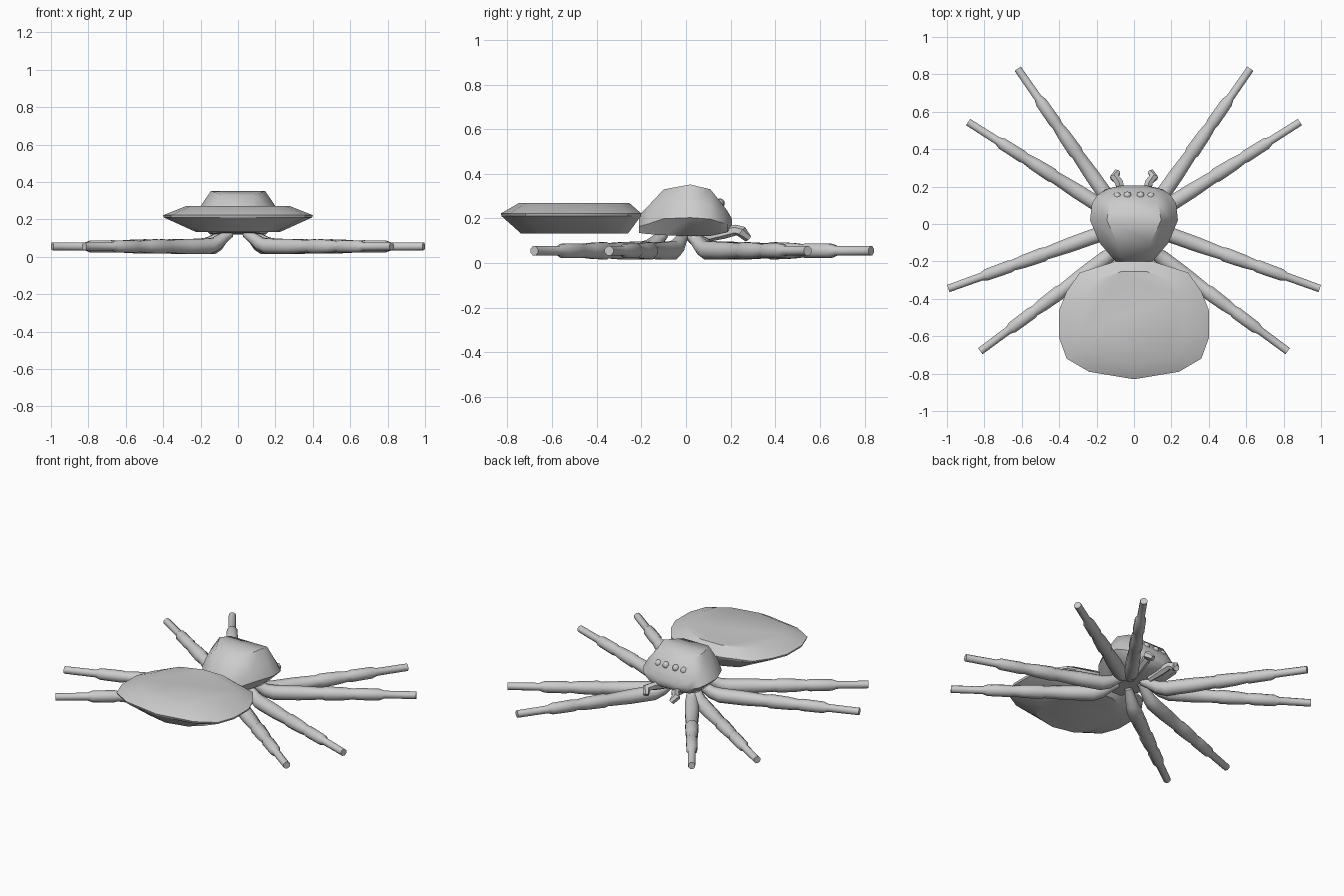
import bpy, bmesh, math
from mathutils import Vector

cube = bpy.data.objects.get("Cube")
if cube:
    bpy.data.objects.remove(cube)

grey = bpy.data.materials.new("pale_grey")
grey.use_nodes = True
grey.diffuse_color = (0.6, 0.6, 0.6, 1)
grey.node_tree.nodes["Principled BSDF"].inputs["Base Color"].default_value = (0.6, 0.6, 0.6, 1)


def loft(name, rings, angle=35):
    """Skin a list of equal-length point rings and cap both ends."""
    bm = bmesh.new()
    loops = [[bm.verts.new(p) for p in ring] for ring in rings]
    n = len(loops[0])
    for a, b in zip(loops, loops[1:]):
        for i in range(n):
            j = (i + 1) % n
            bm.faces.new((a[i], a[j], b[j], b[i]))
    bm.faces.new(loops[0][::-1])
    bm.faces.new(loops[-1])
    bmesh.ops.recalc_face_normals(bm, faces=bm.faces)
    mesh = bpy.data.meshes.new(name)
    bm.to_mesh(mesh)
    bm.free()
    mesh.materials.append(grey)
    obj = bpy.data.objects.new(name, mesh)
    bpy.context.collection.objects.link(obj)
    bpy.ops.object.select_all(action='DESELECT')
    obj.select_set(True)
    bpy.context.view_layer.objects.active = obj
    bpy.ops.object.shade_smooth_by_angle(angle=math.radians(angle))
    return obj


def tube(name, path, radii, sides=8):
    """Sweep a polygon of varying radius along a path."""
    rings = []
    for i, p in enumerate(path):
        d = (path[min(i + 1, len(path) - 1)] - path[max(i - 1, 0)]).normalized()
        side = d.cross(Vector((0, 0, 1))).normalized()
        up = side.cross(d)
        rings.append([p + radii[i] * (side * math.cos(a) + up * math.sin(a))
                      for a in (math.tau * (k + 0.5) / sides for k in range(sides))])
    return loft(name, rings, 50)


# Abdomen: flat bevelled disc from one outline
half = [(0.1, -0.2), (0.29, -0.26), (0.36, -0.36), (0.4, -0.46),
        (0.4, -0.61), (0.36, -0.72), (0.24, -0.79)]
outline = half + [(0, -0.83)] + [(-x, y) for x, y in half[::-1]]


def abdomen_ring(z, sx, sy):
    return [(x * sx, -0.45 + (y + 0.45) * sy, z) for x, y in outline]


loft("abdomen", [abdomen_ring(0.132, 0.56, 0.76), abdomen_ring(0.21, 0.99, 0.99),
                 abdomen_ring(0.222, 1, 1), abdomen_ring(0.27, 0.7, 0.78)], 30)

# Head and thorax: cross-sections along y
# y, top z, top half width, shoulder width, middle width, bottom width, bottom z
sections = [(-0.21, 0.215, 0.04, 0.07, 0.09, 0.07, 0.135),
            (-0.17, 0.255, 0.07, 0.11, 0.125, 0.09, 0.13),
            (-0.1, 0.33, 0.09, 0.16, 0.185, 0.12, 0.125),
            (0.02, 0.352, 0.145, 0.2, 0.235, 0.15, 0.12),
            (0.11, 0.33, 0.13, 0.19, 0.225, 0.15, 0.122),
            (0.15, 0.28, 0.12, 0.17, 0.2, 0.13, 0.13),
            (0.185, 0.235, 0.1, 0.13, 0.155, 0.11, 0.14),
            (0.205, 0.2, 0.05, 0.06, 0.07, 0.05, 0.16)]
rings = []
for y, zt, wt, ws, wm, wb, zb in sections:
    right = [(wb, zb), (wm, zb + (zt - zb) * 0.36), (ws, zb + (zt - zb) * 0.65), (wt, zt)]
    rings.append([(x, y, z) for x, z in right] + [(-x, y, z) for x, z in right[::-1]])
loft("thorax", rings, 45)

# Legs: stepped segments, fraction along leg, height, radius
profile = [(0, 0.125, 0.022), (0.05, 0.1, 0.03), (0.1, 0.07, 0.038), (0.15, 0.056, 0.044),
           (0.3, 0.055, 0.043), (0.44, 0.055, 0.036), (0.46, 0.055, 0.042),
           (0.57, 0.055, 0.038), (0.63, 0.055, 0.031), (0.65, 0.055, 0.036),
           (0.78, 0.055, 0.034), (0.81, 0.055, 0.023), (1, 0.055, 0.022)]
legs = [("first", (0.05, 0.01), (0.622, 0.83)), ("second", (0.06, 0.02), (0.887, 0.545)),
        ("third", (0.06, -0.01), (0.993, -0.345)), ("fourth", (0.04, -0.1), (0.822, -0.68))]
# Feelers: short hooked tubes beside the mouth
feeler = [(0.05, 0.08, 0.11), (0.07, 0.17, 0.135), (0.08, 0.225, 0.148),
          (0.105, 0.25, 0.14), (0.09, 0.278, 0.11)]

for side, s in (("left", 1), ("right", -1)):
    for name, base, tip in legs:
        a, b = Vector(base), Vector(tip)
        path = []
        for t, z, r in profile:
            p = a.lerp(b, t)
            path.append(Vector((s * p.x, p.y, z)))
        tube(f"{side}_{name}_leg", path, [r for _, _, r in profile])
    tube(f"{side}_feeler", [Vector((s * x, y, z)) for x, y, z in feeler],
         [0.018, 0.026, 0.024, 0.026, 0.018], 6)
    # Eyes: low bumps on the brow
    for k, (x, y, z) in enumerate([(0.035, 0.152, 0.268), (0.09, 0.148, 0.265)]):
        bpy.ops.mesh.primitive_uv_sphere_add(segments=8, ring_count=6, radius=0.022,
                                             location=(s * x, y, z))
        eye = bpy.context.object
        eye.name = f"{side}_eye_{k + 1}"
        eye.data.materials.append(grey)
        bpy.ops.object.shade_smooth()
